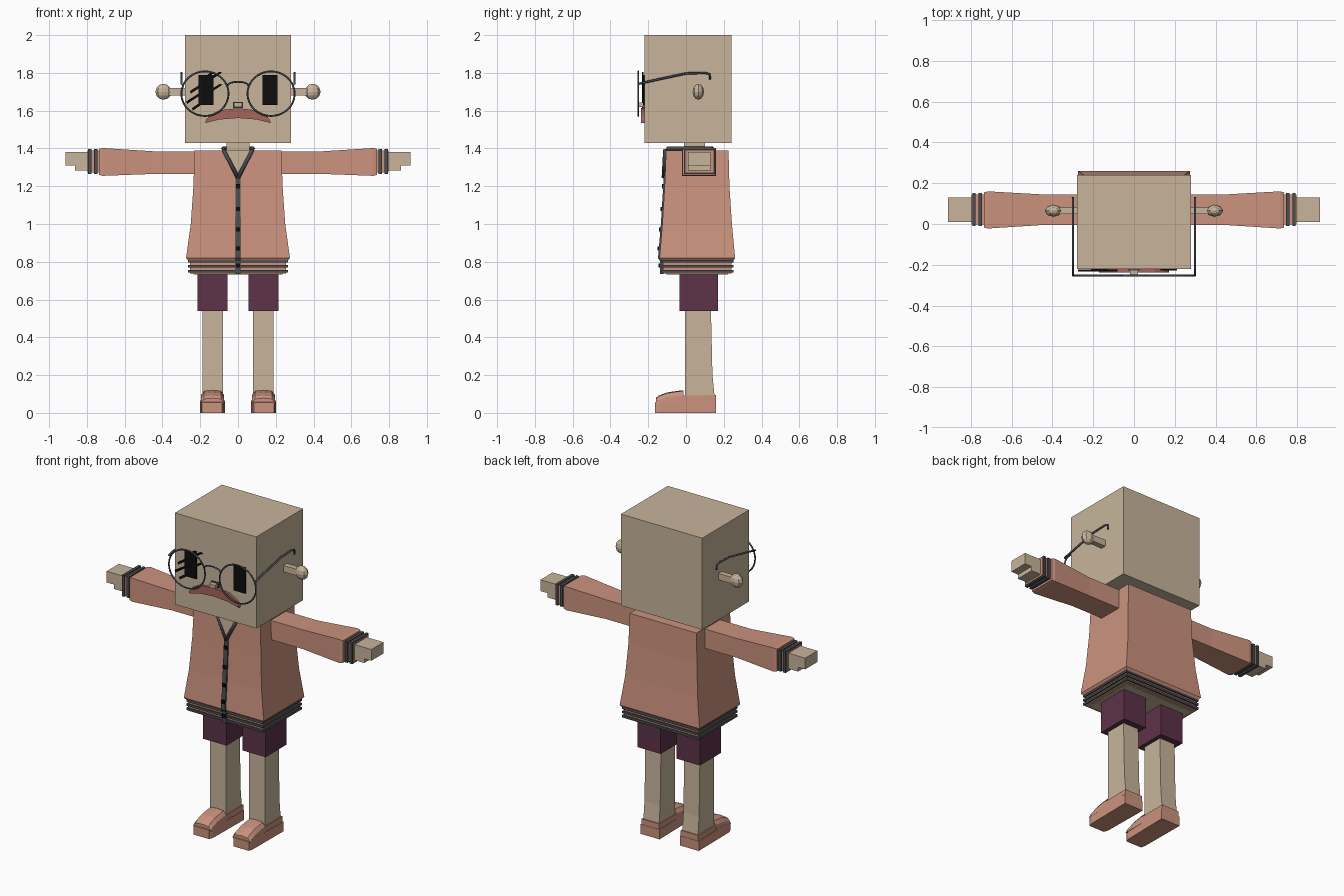
import bpy, bmesh, math
from mathutils import Vector

cube = bpy.data.objects.get("Cube")
if cube:
    bpy.data.objects.remove(cube, do_unlink=True)


def material(name, rgb):
    m = bpy.data.materials.new(name)
    m.use_nodes = True
    m.diffuse_color = (*rgb, 1)
    m.node_tree.nodes["Principled BSDF"].inputs["Base Color"].default_value = (*rgb, 1)
    return m


SKIN = material("skin", (0.58, 0.46, 0.33))
CORAL = material("coral cloth", (0.6, 0.29, 0.21))
PLUM = material("plum cloth", (0.11, 0.032, 0.065))
TRIM = material("dark grey trim", (0.07, 0.075, 0.08))
WIRE = material("slate wire", (0.065, 0.085, 0.105))
BLACK = material("black", (0.004, 0.004, 0.004))
LIP = material("dusty red lip", (0.38, 0.13, 0.11))


def finish(name, bm, mat, smooth=False):
    bmesh.ops.recalc_face_normals(bm, faces=bm.faces)
    me = bpy.data.meshes.new(name)
    bm.to_mesh(me)
    bm.free()
    me.materials.append(mat)
    ob = bpy.data.objects.new(name, me)
    bpy.context.collection.objects.link(ob)
    for p in me.polygons:
        p.use_smooth = smooth
    return ob


def skin_rings(name, rings, mat):
    """Join equal-sized rings of points into a closed solid."""
    bm = bmesh.new()
    loops = [[bm.verts.new(p) for p in r] for r in rings]
    n = len(loops[0])
    for a, b in zip(loops, loops[1:]):
        for i in range(n):
            bm.faces.new((a[i], a[(i + 1) % n], b[(i + 1) % n], b[i]))
    bm.faces.new(loops[0])
    bm.faces.new(loops[-1])
    return finish(name, bm, mat)


def loft(name, axis, sections, mat):
    """Rectangles (position, a0, a1, b0, b1) stacked along an axis."""
    rings = []
    for t, a0, a1, b0, b1 in sections:
        ring = [[a0, b0], [a1, b0], [a1, b1], [a0, b1]]
        for p in ring:
            p.insert(axis, t)
        rings.append(ring)
    return skin_rings(name, rings, mat)


def box(name, x0, x1, y0, y1, z0, z1, mat):
    return loft(name, 2, [(z0, x0, x1, y0, y1), (z1, x0, x1, y0, y1)], mat)


def plate(name, outline, y0, y1, mat):
    """Outline in x and z, extruded along y."""
    return skin_rings(name, [[(x, y, z) for x, z in outline] for y in (y0, y1)], mat)


def tube(name, pts, r, mat, sides=6, closed=False):
    bm = bmesh.new()
    pts = [Vector(p) for p in pts]
    n = len(pts)
    loops = []
    for i, p in enumerate(pts):
        prev = pts[i - 1] if closed or i else p
        nxt = pts[(i + 1) % n] if closed or i < n - 1 else p
        d = (nxt - prev).normalized()
        ref = Vector((0, 1, 0)) if abs(d.y) < 0.6 else Vector((1, 0, 0))
        u = d.cross(ref).normalized()
        v = d.cross(u)
        angles = [math.tau * k / sides for k in range(sides)]
        loops.append([bm.verts.new(p + r * (u * math.cos(a) + v * math.sin(a))) for a in angles])
    for i in range(n if closed else n - 1):
        a, b = loops[i], loops[(i + 1) % n]
        for k in range(sides):
            bm.faces.new((a[k], a[(k + 1) % sides], b[(k + 1) % sides], b[k]))
    if not closed:
        bm.faces.new(loops[0])
        bm.faces.new(loops[-1])
    return finish(name, bm, mat, smooth=True)


def pair(ob):
    """Add the matching part on the right side."""
    me = ob.data.copy()
    for v in me.vertices:
        v.co.x = -v.co.x
    me.flip_normals()
    bpy.context.collection.objects.link(bpy.data.objects.new("right_" + ob.name, me))
    ob.name = "left_" + ob.name


# Head and neck
box("head", -.28, .28, -.22, .24, 1.43, 2, SKIN)
box("neck", -.06, .06, -.01, .1, 1.38, 1.44, SKIN)

# Ears: a peg with a faceted knob
pair(loft("ear_peg", 0, [(.27, .048, .082, 1.68, 1.72), (.37, .048, .082, 1.68, 1.72)], SKIN))
bm = bmesh.new()
bmesh.ops.create_uvsphere(bm, u_segments=8, v_segments=6, radius=1)
for v in bm.verts:
    v.co = Vector((.395 + v.co.x * .042, .065 + v.co.y * .03, 1.7 + v.co.z * .042))
pair(finish("ear_knob", bm, SKIN))

# Eyes, with a scribble over the right one
pair(box("eye", .13, .21, -.228, -.219, 1.63, 1.79, BLACK))
for i, (x, z, length) in enumerate([(-.27, 1.635, .09), (-.24, 1.60, .13), (-.25, 1.69, .2),
                                    (-.2, 1.75, .09), (-.19, 1.665, .13)]):
    dx, dz = length * .83, length * .56
    plate(f"eye_scribble_{i}", [(x, z), (x + dx, z + dz), (x + dx - .015, z + dz + .004),
                                (x - .004, z + .014)], -.232, -.224, BLACK)

# Nose and mouth
box("nose", -.02, .02, -.256, -.219, 1.62, 1.642, SKIN)
plate("nose_rim", [(-.026, 1.615), (.026, 1.615), (.026, 1.647), (-.026, 1.647)], -.228, -.22, TRIM)
upper = [(-.17, 1.55), (-.15, 1.575), (-.1, 1.602), (0, 1.613), (.1, 1.602), (.15, 1.575), (.17, 1.55)]
lower = [(.172, 1.535), (.1, 1.553), (0, 1.561), (-.1, 1.553), (-.172, 1.535)]
plate("mouth", upper + lower, -.237, -.219, LIP)

# Glasses
ring = [math.tau * i / 32 for i in range(32)]
pair(tube("lens_ring", [(.175 + .125 * math.cos(a), -.252, 1.69 + .118 * math.sin(a)) for a in ring],
          .005, WIRE, closed=True))
arc = [math.pi * i / 8 for i in range(9)]
tube("glasses_bridge", [(.055 * math.cos(a), -.252, 1.733 + .02 * math.sin(a)) for a in arc], .005, WIRE)
pair(tube("glasses_temple", [(.3, -.252, 1.742), (.3, -.15, 1.765), (.3, 0, 1.797), (.3, .1, 1.8),
                             (.3, .125, 1.793), (.3, .128, 1.765)], .006, WIRE))

# Jacket body and banded hem
loft("jacket", 2, [(.805, -.262, .262, -.13, .25), (.82, -.275, .275, -.14, .26),
                   (1, -.25, .25, -.125, .243), (1.2, -.236, .236, -.113, .23),
                   (1.39, -.23, .23, -.105, .225)], CORAL)
box("hem", -.255, .255, -.122, .242, .737, .81, CORAL)
box("torso_base", -.235, .235, -.102, .222, .733, .74, SKIN)
for i in range(3):
    z = .743 + .026 * i
    box(f"hem_band_{i}", -.264, .264, -.131, .251, z, z + .014, TRIM)

# Open neckline, edging, zip strip and studs
skin_rings("neckline", [[(-.075, y - .006, 1.392), (.075, y - .006, 1.392), (0, y - .011, 1.25)]
                        for y in (-.107, -.098)], SKIN)
pair(tube("collar_edging", [(0, -.118, 1.245), (.075, -.11, 1.392), (.08, -.1, 1.4),
                            (.08, .13, 1.4), (0, .14, 1.4)], .011, TRIM, sides=4))
loft("zip_strip", 2, [(.735, -.014, .014, -.138, -.12), (.805, -.014, .014, -.138, -.12),
                      (.82, -.014, .014, -.148, -.13), (1, -.014, .014, -.133, -.12),
                      (1.26, -.014, .014, -.117, -.1)], TRIM)
for i, (z, y) in enumerate([(.78, -.138), (.87, -.144), (.97, -.136), (1.08, -.128), (1.2, -.121)]):
    box(f"stud_{i}", -.011, .011, y - .007, y + .004, z - .011, z + .011, BLACK)

# Sleeves, cuffs and hands
pair(loft("sleeve", 0, [(.2, -.005, .145, 1.265, 1.385), (.45, -.005, .145, 1.265, 1.385),
                        (.715, -.022, .16, 1.255, 1.402), (.735, -.018, .155, 1.26, 1.398)], CORAL))
pair(box("cuff", .73, .797, -.002, .145, 1.272, 1.388, CORAL))
for i in range(2):
    x = .745 + .031 * i
    pair(box(f"cuff_band_{i}", x, x + .017, -.01, .153, 1.264, 1.396, TRIM))
pair(plate("hand", [(.79, 1.283), (.863, 1.283), (.863, 1.31), (.912, 1.31), (.912, 1.38), (.79, 1.38)],
           .01, .13, SKIN))

# Shorts and legs
pair(box("shorts_leg", .055, .215, -.035, .17, .54, .74, PLUM))
pair(loft("leg", 2, [(.08, .08, .188, -.005, .152), (.2, .08, .188, -.005, .14),
                     (.55, .08, .188, -.005, .132)], SKIN))

# Shoes: low heel box plus rounded toe
pair(loft("shoe_sole", 1, [(-.165, .085, .19, 0, .055), (-.14, .075, .197, 0, .062),
                           (.16, .07, .2, 0, .06)], CORAL))
pair(loft("shoe_heel", 1, [(-.02, .074, .195, .05, .092), (.158, .074, .195, .05, .094)], CORAL))


def toe_ring(y, h):
    side = [(.072, .05), (.074, h - .025), (.09, h - .004), (.135, h), (.18, h - .004),
            (.196, h - .025), (.198, .05)]
    return [(x, y, z) for x, z in side]


pair(skin_rings("shoe_toe", [toe_ring(y, h) for y, h in
                             [(-.16, .078), (-.145, .092), (-.1, .108), (-.05, .116), (-.012, .12)]], CORAL))
